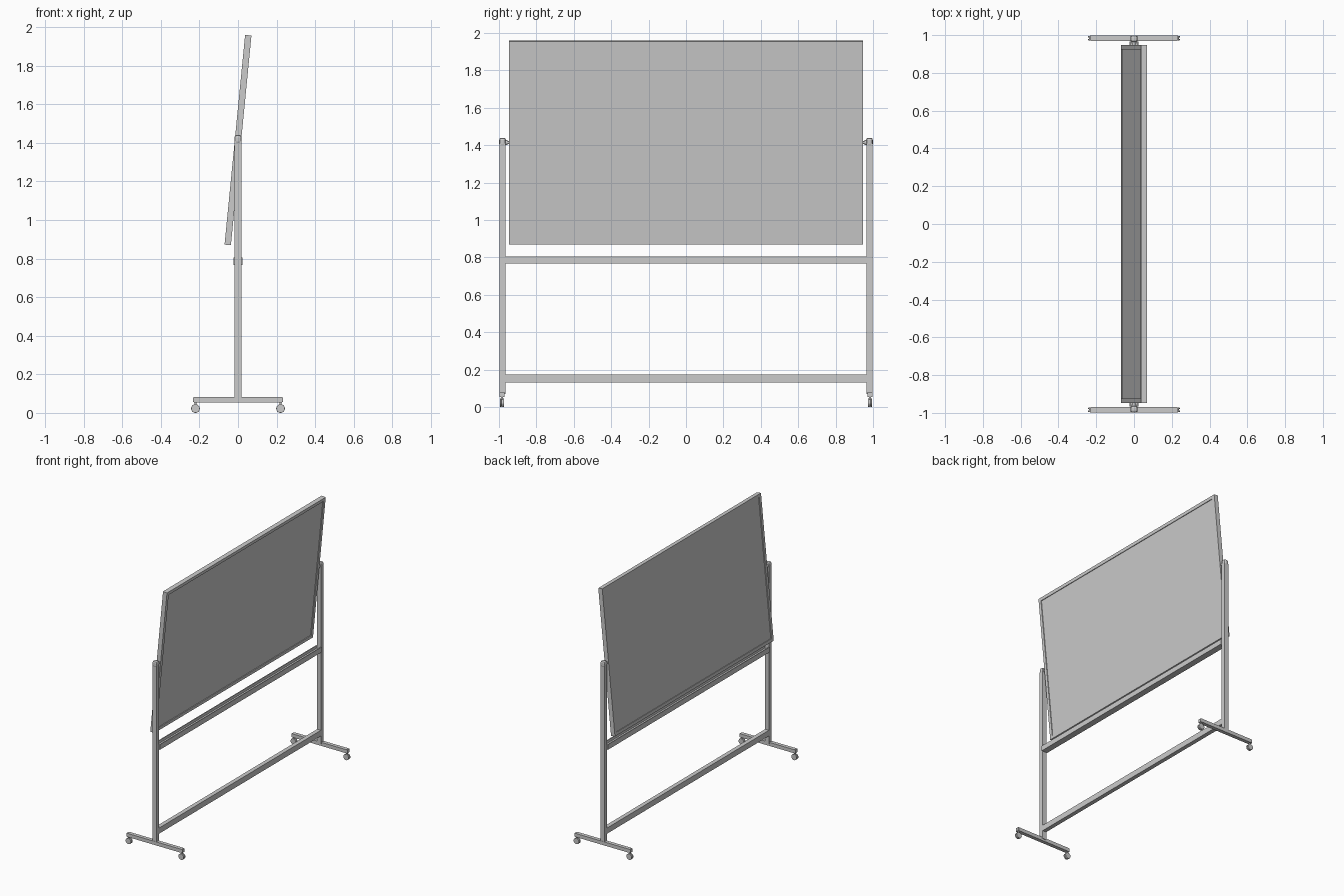
import bpy, bmesh, math
from mathutils import Matrix, Vector

if "Cube" in bpy.data.objects:
    bpy.data.objects.remove(bpy.data.objects["Cube"])

PIVOT_Z, TILT = 1.414, math.radians(5.6)


def finish(name, bm, bevel=0, matrix=None):
    bmesh.ops.recalc_face_normals(bm, faces=bm.faces)
    me = bpy.data.meshes.new(name)
    bm.to_mesh(me)
    bm.free()
    ob = bpy.data.objects.new(name, me)
    bpy.context.collection.objects.link(ob)
    if matrix:
        ob.matrix_world = matrix
    if bevel:
        mod = ob.modifiers.new("bevel", 'BEVEL')
        mod.width, mod.segments, mod.limit_method = bevel, 2, 'ANGLE'
    return ob


def box(name, lo, hi, bevel=0, matrix=None):
    bm = bmesh.new()
    lo, hi = Vector(lo), Vector(hi)
    bmesh.ops.create_cube(bm, size=1, matrix=Matrix.Translation((lo + hi) / 2)
                          @ Matrix.Diagonal((*(hi - lo), 1)))
    return finish(name, bm, bevel, matrix)


def cylinder(name, center, radius, depth, axis='Z', sides=16, bevel=0):
    bm = bmesh.new()
    rot = Matrix.Rotation(math.pi / 2, 4, 'X') if axis == 'Y' else Matrix()
    bmesh.ops.create_cone(bm, cap_ends=True, segments=sides, radius1=radius,
                          radius2=radius, depth=depth,
                          matrix=Matrix.Translation(center) @ rot)
    return finish(name, bm, bevel)


def extrude_y(name, profile, y0, y1, bevel=0):
    bm = bmesh.new()
    face = bm.faces.new([bm.verts.new((x, y0, z)) for x, z in profile])
    ext = bmesh.ops.extrude_face_region(bm, geom=[face])
    verts = [g for g in ext['geom'] if isinstance(g, bmesh.types.BMVert)]
    bmesh.ops.translate(bm, verts=verts, vec=(0, y1 - y0, 0))
    return finish(name, bm, bevel)


# Tilting double-sided board: a mitred frame around a recessed panel
tilt = Matrix.Translation((0, 0, PIVOT_Z)) @ Matrix.Rotation(TILT, 4, 'Y')
W, H, T, F = 0.947, 0.546, 0.0165, 0.024
bm = bmesh.new()
rings = [[bm.verts.new((x, sy * (W - d), sz * (H - d)))
          for sy, sz in ((-1, -1), (1, -1), (1, 1), (-1, 1))]
         for x, d in ((-T, 0), (T, 0), (T, F), (-T, F))]
for i in range(4):
    a, b = rings[i], rings[(i + 1) % 4]
    for j in range(4):
        k = (j + 1) % 4
        bm.faces.new((a[j], a[k], b[k], b[j]))
finish("board_frame", bm, matrix=tilt)
box("board_panel", (-0.011, -W + F, -H + F), (0.011, W - F, H - F), matrix=tilt)

# Lower rail and the tray-shaped upper rail
box("lower_rail", (-0.016, -0.967, 0.131), (0.016, 0.967, 0.174))
tray = [(-0.024, 0.767), (0.024, 0.767), (0.024, 0.806), (0.018, 0.806),
        (0.018, 0.785), (-0.018, 0.785), (-0.018, 0.806), (-0.024, 0.806)]
extrude_y("tray_rail", tray, -0.966, 0.966)

for s, side in ((-1, "left"), (1, "right")):
    y = s * 0.981
    # Upright with rounded cap, and pivot to the board
    box(f"{side}_post", (-0.018, y - 0.015, 0.07), (0.018, y + 0.015, 1.41))
    box(f"{side}_post_cap", (-0.019, y - 0.018, 1.395), (0.019, y + 0.018, 1.44), 0.012)
    cylinder(f"{side}_pivot_pin", (0, s * 0.957, PIVOT_Z), 0.008, 0.04, 'Y')
    cylinder(f"{side}_pivot_collar", (0, s * 0.96, PIVOT_Z), 0.013, 0.01, 'Y')
    # Foot with end plugs
    fy = s * 0.984
    box(f"{side}_foot", (-0.228, fy - 0.014, 0.055), (0.228, fy + 0.014, 0.082))
    for e, end in ((-1, "a"), (1, "b")):
        x = e * 0.2205
        box(f"{side}_foot_plug_{end}", (e * 0.23 - 0.003, fy - 0.013, 0.056),
            (e * 0.23 + 0.003, fy + 0.013, 0.081))
        # Twin-wheel caster
        cylinder(f"{side}_caster_stem_{end}", (x, fy, 0.047), 0.006, 0.022, sides=12)
        cylinder(f"{side}_caster_hub_{end}", (x, fy, 0.0225), 0.018, 0.012, 'Y')
        for w in (-1, 1):
            cylinder(f"{side}_caster_wheel_{end}", (x, fy + w * 0.0075, 0.0225),
                     0.0225, 0.008, 'Y', 20, 0.002)
